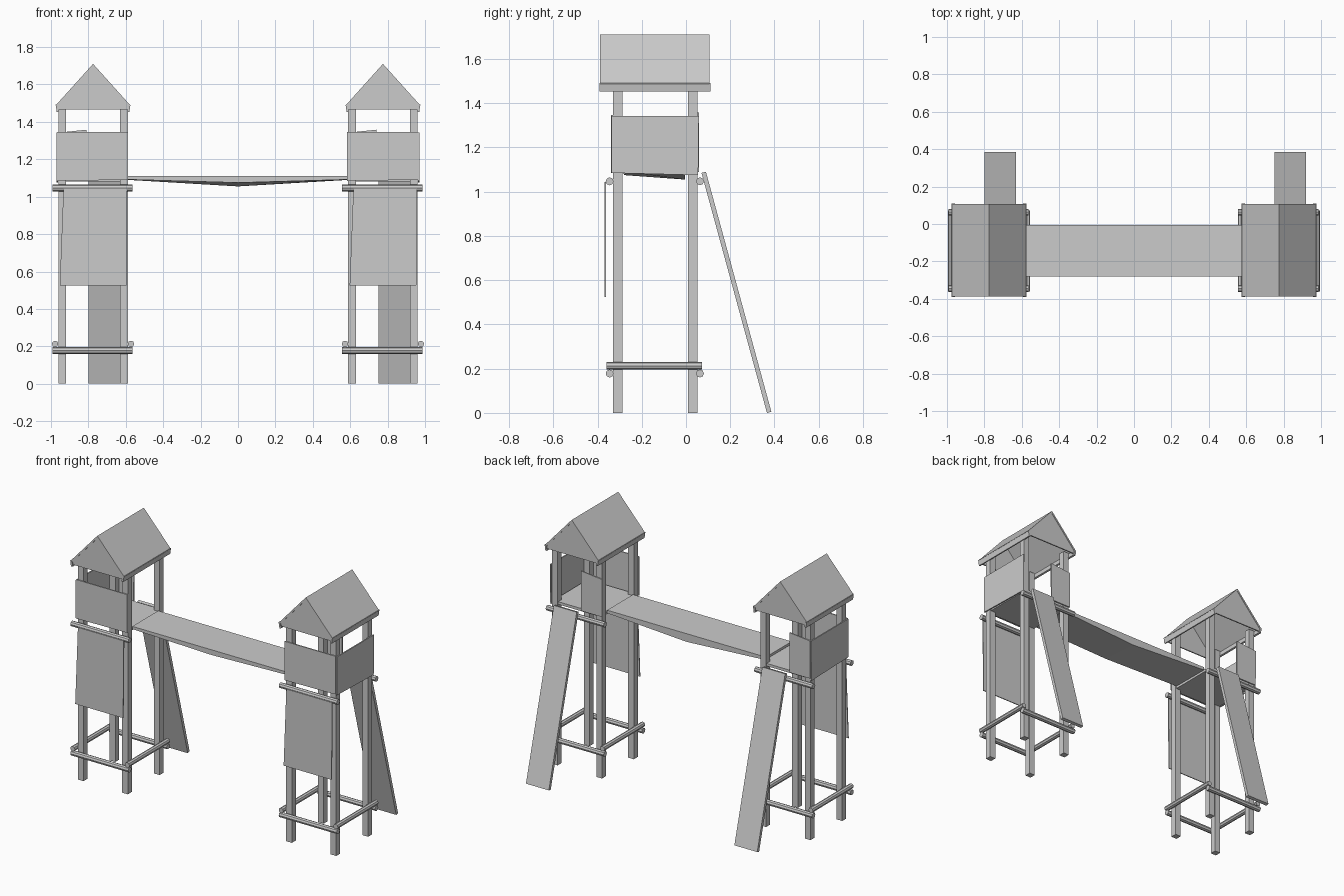
import bpy, bmesh
from mathutils import Vector

if "Cube" in bpy.data.objects:
    bpy.data.objects.remove(bpy.data.objects["Cube"])


def make(name, verts, faces):
    me = bpy.data.meshes.new(name)
    me.from_pydata(verts, [], faces)
    bm = bmesh.new()
    bm.from_mesh(me)
    bmesh.ops.recalc_face_normals(bm, faces=bm.faces)
    bm.to_mesh(me)
    bm.free()
    ob = bpy.data.objects.new(name, me)
    bpy.context.collection.objects.link(ob)
    return ob


def plate(name, outline, depth):
    """Outline of 3D points pushed along a depth vector."""
    n = len(outline)
    a = [Vector(p) for p in outline]
    verts = a + [p + Vector(depth) for p in a]
    faces = [tuple(range(n)), tuple(range(n, 2 * n))]
    faces += [(i, (i + 1) % n, n + (i + 1) % n, n + i) for i in range(n)]
    return make(name, verts, faces)


def box(name, x0, x1, y0, y1, z0, z1):
    return plate(name, [(x0, y0, z0), (x1, y0, z0), (x1, y1, z0), (x0, y1, z0)],
                 (0, 0, z1 - z0))


def log(name, p, q, r=0.018):
    """Round rail between two points."""
    p, q = Vector(p), Vector(q)
    bpy.ops.mesh.primitive_cylinder_add(vertices=8, radius=r, depth=(q - p).length,
                                        location=(p + q) / 2)
    ob = bpy.context.object
    ob.rotation_euler = (q - p).to_track_quat('Z', 'Y').to_euler()
    ob.name = name
    return ob


def tower(cx, side, outer):
    n = side + "_"
    # corner posts
    for dx in (-0.165, 0.165):
        for y in (-0.308, 0.03):
            box(n + "post", cx + dx - 0.021, cx + dx + 0.021, y - 0.021, y + 0.021, 0, 1.49)
    # deck
    box(n + "deck", cx - 0.18, cx + 0.18, -0.32, 0.045, 1.08, 1.098)
    # rails
    for y in (-0.345, 0.063):
        log(n + "upper_rail", (cx - 0.218, y, 1.047), (cx + 0.212, y, 1.047))
        log(n + "lower_rail", (cx - 0.218, y, 0.178), (cx + 0.212, y, 0.178))
    for dx in (-0.203, 0.203):
        log(n + "side_rail", (cx + dx, -0.36, 0.213), (cx + dx, 0.072, 0.213), 0.017)
    # front panels
    plate(n + "front_guard", [(cx - 0.193, -0.331, 1.085), (cx + 0.187, -0.331, 1.09),
                              (cx + 0.187, -0.331, 1.346), (cx - 0.193, -0.331, 1.346)],
          (0, -0.008, 0))
    plate(n + "climbing_wall", [(cx - 0.178, -0.362, 0.525), (cx + 0.178, -0.362, 0.525),
                                (cx + 0.183, -0.362, 1.045), (cx - 0.158, -0.362, 1.045)],
          (0, -0.006, 0))
    # outer side and back panels
    xo = cx + outer * 0.188
    plate(n + "side_guard", [(xo, -0.337, 1.085), (xo, 0.055, 1.075),
                             (xo, 0.058, 1.342), (xo, -0.337, 1.342)], (outer * 0.008, 0, 0))
    plate(n + "back_guard", [(cx - 0.19, 0.051, 1.09), (cx - 0.037, 0.051, 1.09),
                             (cx - 0.035, 0.051, 1.358), (cx - 0.19, 0.051, 1.342)],
          (0, 0.008, 0))
    # slide board
    plate(n + "slide", [(cx - 0.025, 0.07, 1.085), (cx - 0.025, 0.09, 1.09),
                        (cx - 0.025, 0.386, 0.005), (cx - 0.025, 0.366, 0)], (0.17, 0, 0))
    # roof: folded slab, eave boards and gable ends
    plate(n + "roof", [(cx - 0.2, -0.388, 1.488), (cx, -0.388, 1.71), (cx + 0.2, -0.388, 1.488),
                       (cx + 0.19, -0.388, 1.482), (cx, -0.388, 1.693),
                       (cx - 0.19, -0.388, 1.482)], (0, 0.495, 0))
    for s in (-1, 1):
        plate(n + "eave_board", [(cx + s * 0.2, -0.39, 1.492), (cx + s * 0.186, -0.39, 1.486),
                                 (cx + s * 0.182, -0.39, 1.455), (cx + s * 0.194, -0.39, 1.452)],
              (0, 0.5, 0))
    for y in (-0.384, 0.096):
        plate(n + "gable", [(cx - 0.188, y, 1.466), (cx + 0.188, y, 1.466),
                            (cx + 0.188, y, 1.487), (cx, y, 1.698), (cx - 0.188, y, 1.487)],
              (0, 0.008, 0))


tower(-0.775, "left", -1)
tower(0.775, "right", 1)

# bridge: flat walkway with a belly that deepens to the middle
stations = [(-0.59, 1.092, 1.09), (0, 1.075, 1.055), (0.59, 1.092, 1.09)]
bv, bf = [], []
for x, zf, zb in stations:
    bv += [(x, -0.28, 1.11), (x, -0.005, 1.11), (x, -0.005, zb), (x, -0.28, zf)]
for k in (0, 4):
    bf += [(k + i, k + (i + 1) % 4, k + 4 + (i + 1) % 4, k + 4 + i) for i in range(4)]
bf += [(0, 1, 2, 3), (8, 9, 10, 11)]
make("bridge", bv, bf)
